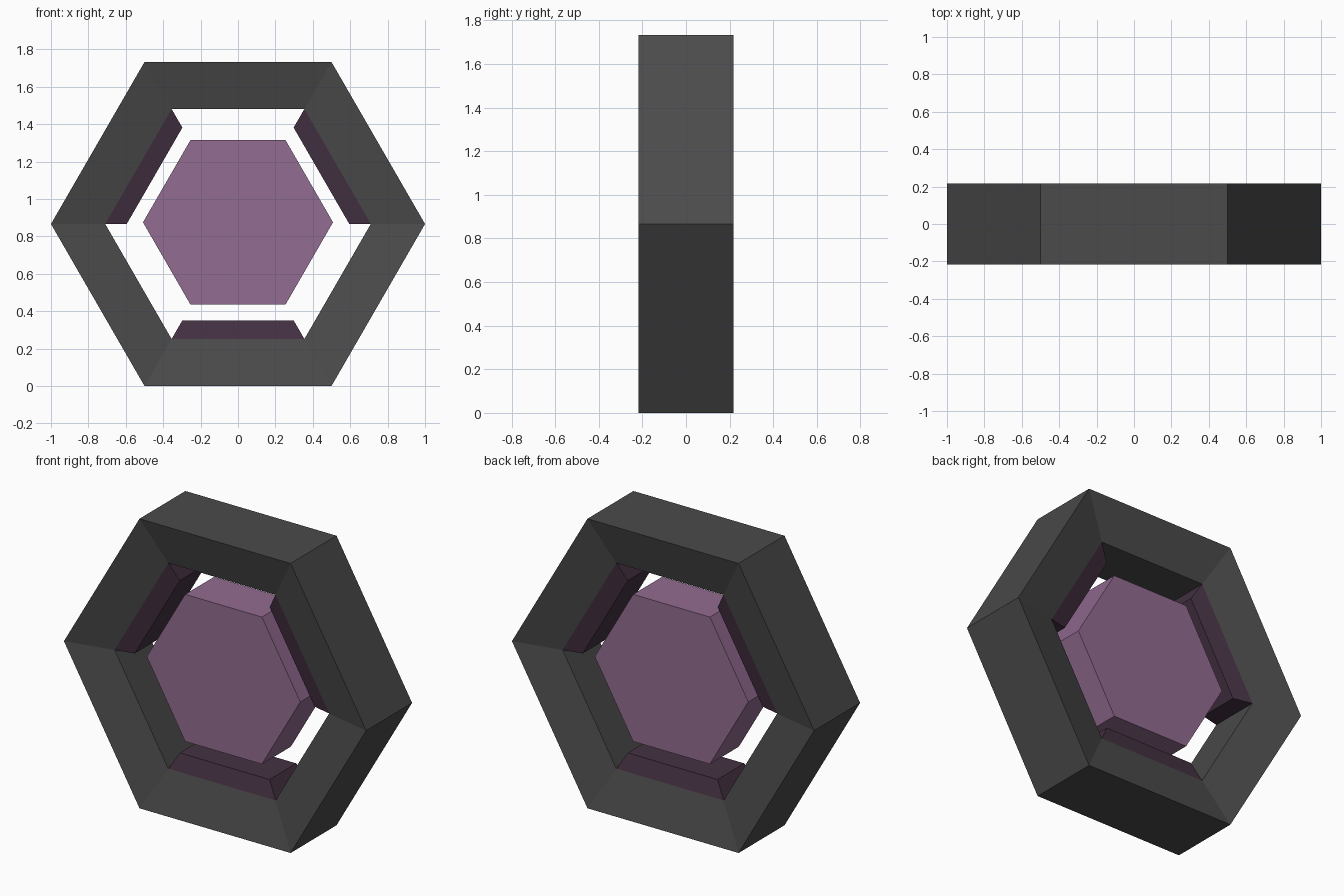
import bpy, bmesh
from math import cos, sin, pi

if "Cube" in bpy.data.objects:
    bpy.data.objects.remove(bpy.data.objects["Cube"])

CZ = 0.866  # height of the hexagon centre


def material(name, rgb):
    m = bpy.data.materials.new(name)
    m.diffuse_color = (*rgb, 1)
    m.use_nodes = True
    m.node_tree.nodes["Principled BSDF"].inputs["Base Color"].default_value = m.diffuse_color
    return m


def finish(name, bm, mat):
    bmesh.ops.recalc_face_normals(bm, faces=bm.faces)
    me = bpy.data.meshes.new(name)
    bm.to_mesh(me)
    bm.free()
    me.materials.append(mat)
    ob = bpy.data.objects.new(name, me)
    bpy.context.collection.objects.link(ob)
    return ob


def sweep(name, profile, first, sides, mat):
    """Sweep a closed (radius, y) profile along hexagon sides about the y axis."""
    bm = bmesh.new()
    closed = sides == 6
    rings = []
    for k in range(sides if closed else sides + 1):
        a = (first + k) * pi / 3
        rings.append([bm.verts.new((r * cos(a), y, CZ + r * sin(a))) for r, y in profile])
    n = len(profile)
    for k in range(sides):
        a, b = rings[k], rings[(k + 1) % len(rings)]
        for i in range(n):
            j = (i + 1) % n
            bm.faces.new((a[i], a[j], b[j], b[i]))
    if not closed:
        bm.faces.new(rings[0])
        bm.faces.new(rings[-1])
    return finish(name, bm, mat)


dark = material("dark_grey", (0.07, 0.07, 0.07))
plum = material("plum", (0.058, 0.031, 0.055))
mauve = material("mauve", (0.29, 0.15, 0.285))

# Outer frame, its faces sloping inwards
sweep("outer_frame", [(1, -0.217), (1, 0.217), (0.71, 0.152), (0.71, -0.152)], 0, 6, dark)

# Inner strips on every second side, continuing the slope
for k, side in enumerate((0, 2, 4)):
    sweep(f"inner_strip_{k + 1}",
          [(0.71, -0.152), (0.71, 0.152), (0.595, 0.126), (0.595, -0.126)], side, 1, plum)

# Floating core
bm = bmesh.new()
front, back = ([bm.verts.new((0.508 * cos(k * pi / 3), y, 0.875 + 0.508 * sin(k * pi / 3)))
                for k in range(6)] for y in (-0.137, 0.137))
bm.faces.new(front)
bm.faces.new(back)
for k in range(6):
    j = (k + 1) % 6
    bm.faces.new((front[k], front[j], back[j], back[k]))
finish("core", bm, mauve)
